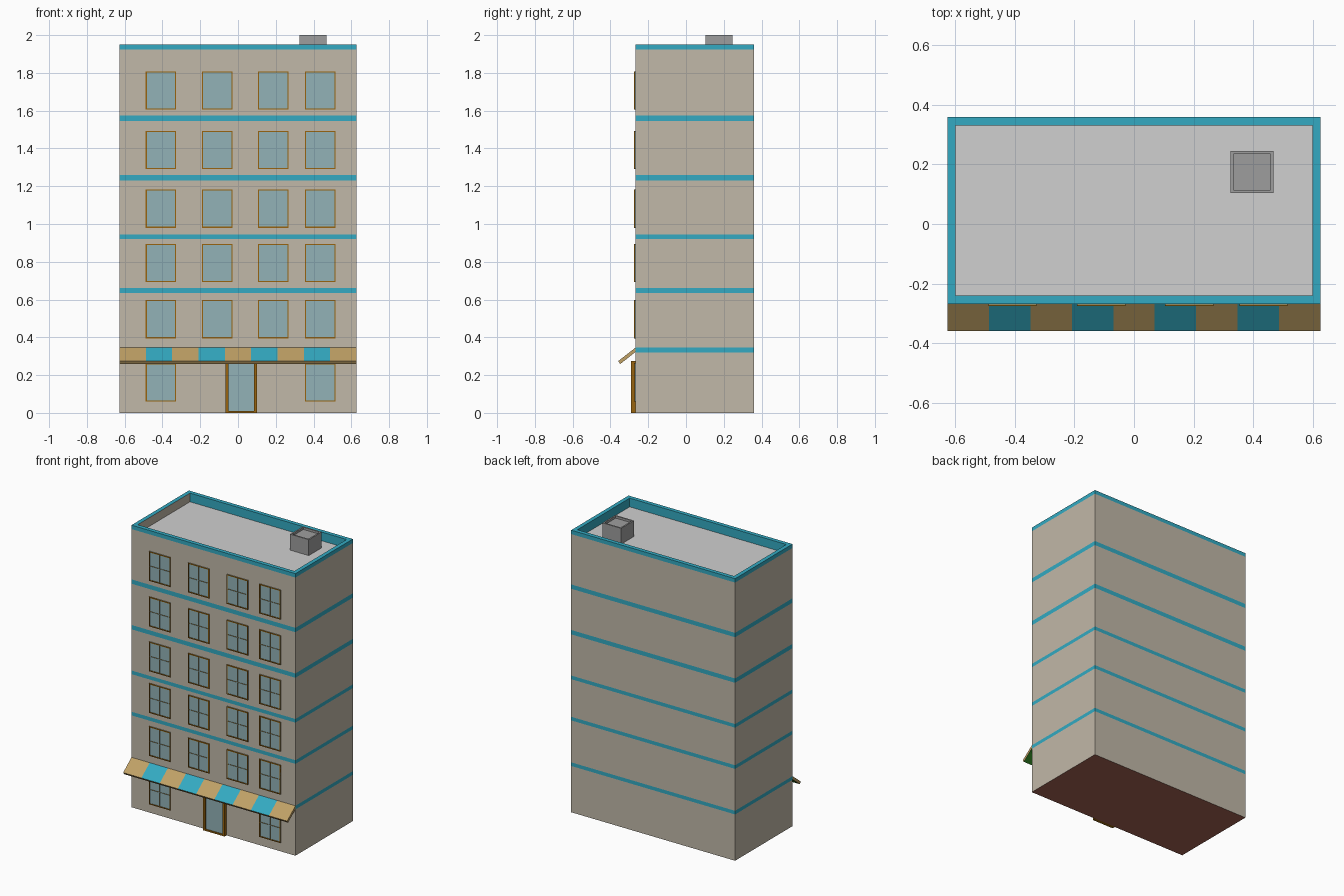
import bpy, bmesh
from mathutils import Vector

if "Cube" in bpy.data.objects:
    bpy.data.objects.remove(bpy.data.objects["Cube"])


def lin(c):
    c /= 255
    return c / 12.92 if c <= 0.04045 else ((c + 0.055) / 1.055) ** 2.4


def mat(name, r, g, b):
    m = bpy.data.materials.new(name)
    m.diffuse_color = (lin(r), lin(g), lin(b), 1)
    m.use_nodes = True
    m.node_tree.nodes["Principled BSDF"].inputs["Base Color"].default_value = m.diffuse_color
    return m


WALL = mat("wall_beige", 193, 184, 168)
CYAN = mat("trim_cyan", 51, 170, 194)
ROOF = mat("roof_grey", 208, 208, 208)
BOX = mat("vent_grey", 158, 158, 158)
GLASS = mat("glass_blue", 146, 178, 183)
FRAME = mat("frame_brown", 152, 100, 14)
TAN = mat("awning_tan", 192, 161, 102)
GREEN = mat("awning_green", 45, 125, 32)
BASE = mat("base_brown", 165, 98, 82)

X, Y0, Y1, TOP = 0.627, -0.268, 0.359, 1.95
ROOF_Z = 1.89


def finish(bm, name, mats):
    me = bpy.data.meshes.new(name)
    bm.to_mesh(me)
    bm.free()
    for m in mats:
        me.materials.append(m)
    ob = bpy.data.objects.new(name, me)
    bpy.context.collection.objects.link(ob)
    return ob


def add_box(bm, x0, x1, y0, y1, z0, z1, mi=0, front=None):
    """Axis-aligned box; front optionally colours the -y face differently."""
    vs = bmesh.ops.create_cube(bm, size=1)["verts"]
    for v in vs:
        v.co = Vector((x1 if v.co.x > 0 else x0,
                       y1 if v.co.y > 0 else y0,
                       z1 if v.co.z > 0 else z0))
    for f in {f for v in vs for f in v.link_faces}:
        is_front = all(abs(v.co.y - y0) < 1e-6 for v in f.verts)
        f.material_index = front if front is not None and is_front else mi


def recess_top(bm, rim, depth):
    """Inset the top face and sink it; returns the sunk face."""
    bm.normal_update()
    top = max(bm.faces, key=lambda f: f.calc_center_median().z)
    bmesh.ops.inset_region(bm, faces=[top], thickness=rim,
                           use_even_offset=True)
    new = bmesh.ops.extrude_discrete_faces(bm, faces=[top])["faces"][0]
    for v in new.verts:
        v.co.z -= depth
    bm.normal_update()
    return new


# Building body: bands cut into the walls, roof sunk behind a parapet
BANDS = [(0.32, 0.345), (0.635, 0.66), (0.92, 0.945),
         (1.23, 1.26), (1.545, 1.575), (1.923, TOP)]
bm = bmesh.new()
add_box(bm, -X, X, Y0, Y1, 0, TOP)
for z in [z for band in BANDS for z in band if z < TOP]:
    bmesh.ops.bisect_plane(bm, geom=bm.verts[:] + bm.edges[:] + bm.faces[:],
                           plane_co=(0, 0, z), plane_no=(0, 0, 1))
roof = recess_top(bm, 0.028, TOP - ROOF_Z)
for f in bm.faces:
    c = f.calc_center_median()
    inside = abs(c.x) < X - 0.01 and Y0 + 0.01 < c.y < Y1 - 0.01
    if f is roof:
        f.material_index = 2
    elif c.z < 0.001:
        f.material_index = 3
    elif inside and c.z > 1.8 and f.normal.x > 0.5:
        f.material_index = 0
    elif (inside and c.z > 1.8) or any(a < c.z <= b + 0.001 for a, b in BANDS):
        f.material_index = 1
finish(bm, "building_body", [WALL, CYAN, ROOF, BASE])

# Rooftop vent box with a sunken lid
bm = bmesh.new()
add_box(bm, 0.325, 0.468, 0.104, 0.246, ROOF_Z, 2.0)
recess_top(bm, 0.01, 0.015)
finish(bm, "roof_vent", [BOX])


# Windows: thin glass plate, border strips and glass-fronted cross bars
def window(name, xc, z0, z1, w=0.162):
    bm = bmesh.new()
    x0, x1, zc = xc - w / 2, xc + w / 2, (z0 + z1) / 2
    t, yf, yb = 0.006, Y0 - 0.007, Y0 + 0.002
    add_box(bm, x0, x1, Y0 - 0.003, yb, z0, z1, 0)
    for a, b in ((x0, x0 + t), (x1 - t, x1)):
        add_box(bm, a, b, yf, yb, z0, z1, 1)
    for a, b in ((z0, z0 + t), (z1 - t, z1)):
        add_box(bm, x0 + t, x1 - t, yf, yb, a, b, 1)
    add_box(bm, xc - 0.002, xc + 0.002, yf, yb, z0 + t, z1 - t, 1, 0)
    for a, b in ((x0 + t, xc - 0.002), (xc + 0.002, x1 - t)):
        add_box(bm, a, b, yf, yb, zc - 0.002, zc + 0.002, 1, 0)
    finish(bm, name, [GLASS, FRAME])


COLS = (-0.408, -0.11, 0.186, 0.435)
ROWS = (0.06, 0.395, 0.692, 0.98, 1.29, 1.605)
for r, z in enumerate(ROWS):
    for c, x in enumerate(COLS):
        if r == 0 and c in (1, 2):
            continue
        window(f"window_floor{r + 1}_{c + 1}", x, z, z + 0.203)

# Door: deep frame around a glass leaf
bm = bmesh.new()
dx0, dx1, dz, t = -0.065, 0.1, 0.275, 0.016
yf, yb = Y0 - 0.022, Y0 + 0.002
add_box(bm, dx0, dx0 + t, yf, yb, 0, dz)
add_box(bm, dx1 - t, dx1, yf, yb, 0, dz)
add_box(bm, dx0 + t, dx1 - t, yf, yb, dz - t, dz)
add_box(bm, dx0 + t, dx1 - t, yf, yb, 0, 0.01)
finish(bm, "door_frame", [FRAME])
bm = bmesh.new()
add_box(bm, dx0 + t, dx1 - t, Y0 - 0.014, yb, 0.01, dz - t)
finish(bm, "door_glass", [GLASS])

# Awning: sloping slab cut into nine stripes, tan edges, green underside
N = 9
bm = bmesh.new()
profile = [(Y0, 0.345), (-0.359, 0.274), (-0.348, 0.259), (Y0, 0.322)]
rings = [[bm.verts.new((-X + 2 * X * i / N, y, z)) for y, z in profile]
         for i in range(N + 1)]
for i in range(N):
    for k in range(4):
        a, b = rings[i], rings[i + 1]
        f = bm.faces.new((a[k], a[(k + 1) % 4], b[(k + 1) % 4], b[k]))
        f.material_index = (i % 2, 0, 2, 0)[k]
bm.faces.new(rings[0])
bm.faces.new(rings[-1])
bmesh.ops.recalc_face_normals(bm, faces=bm.faces[:])
finish(bm, "awning", [TAN, CYAN, GREEN])
